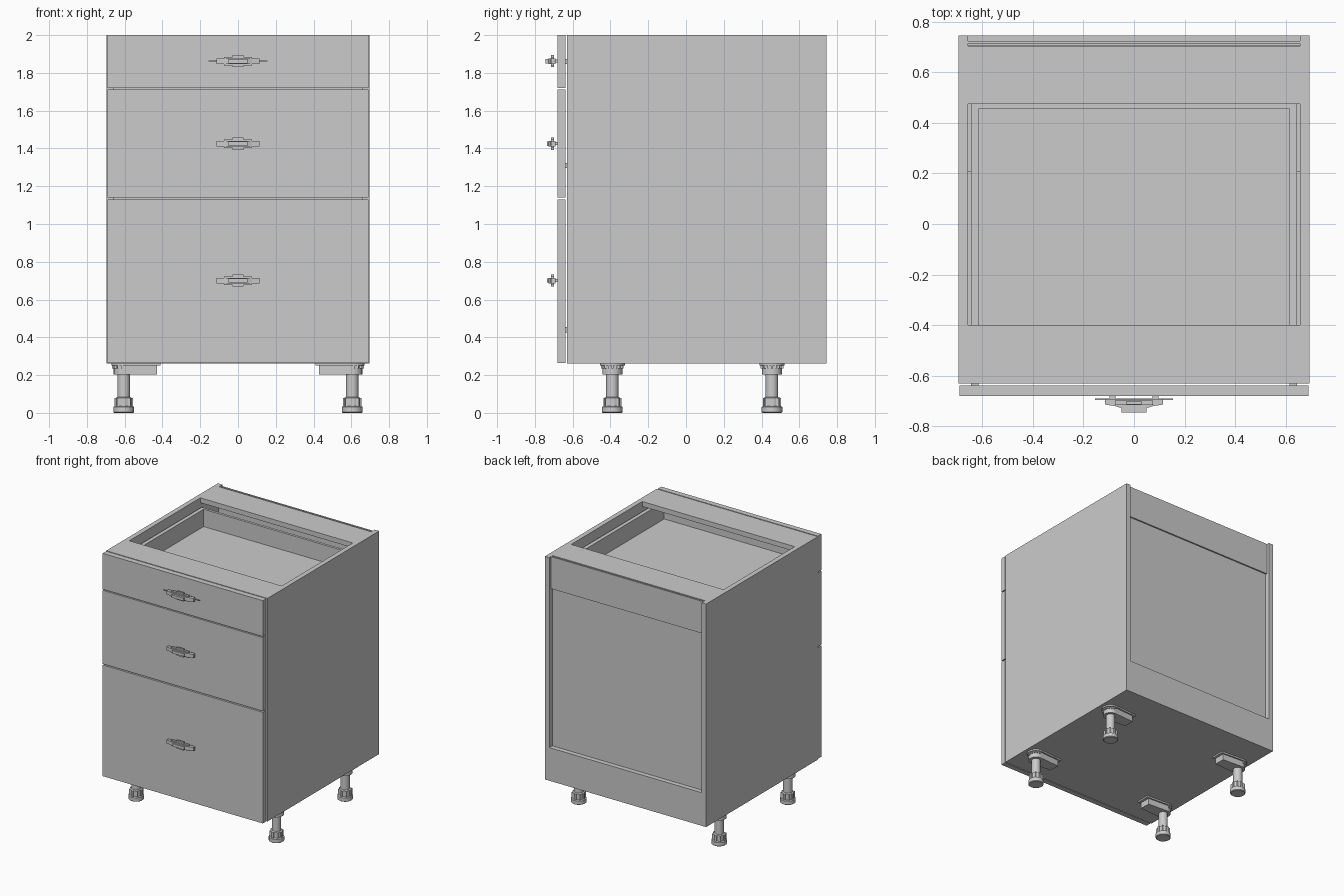
import bpy, bmesh
from math import sin, cos, pi

if "Cube" in bpy.data.objects:
    bpy.data.objects.remove(bpy.data.objects["Cube"])


def mesh_object(name, bm, smooth=False):
    bmesh.ops.recalc_face_normals(bm, faces=bm.faces)
    me = bpy.data.meshes.new(name)
    bm.to_mesh(me)
    bm.free()
    ob = bpy.data.objects.new(name, me)
    bpy.context.collection.objects.link(ob)
    if smooth:
        bpy.ops.object.select_all(action='DESELECT')
        ob.select_set(True)
        bpy.context.view_layer.objects.active = ob
        bpy.ops.object.shade_smooth_by_angle(angle=0.6)
    return ob


def add_box(bm, x, y, z):
    v = bmesh.ops.create_cube(bm, size=1)['verts']
    for p in v:
        p.co = [(a + b) / 2 + c * (b - a) for (a, b), c in zip((x, y, z), p.co)]


def boxes(name, *specs):
    bm = bmesh.new()
    for s in specs:
        add_box(bm, *s)
    return mesh_object(name, bm)


def add_prism(bm, pts, z0, z1):
    f = bm.faces.new([bm.verts.new((x, y, z0)) for x, y in pts])
    top = bmesh.ops.extrude_face_region(bm, geom=[f])['geom']
    for v in top:
        if isinstance(v, bmesh.types.BMVert):
            v.co.z = z1


def add_lathe(bm, cx, cy, profile, n=32):
    rings = [[bm.verts.new((cx + r * cos(2 * pi * i / n), cy + r * sin(2 * pi * i / n), z))
              for i in range(n)] for r, z in profile]
    for a, b in zip(rings, rings[1:]):
        for i in range(n):
            bm.faces.new((a[i], a[(i + 1) % n], b[(i + 1) % n], b[i]))
    bm.faces.new(rings[0])
    bm.faces.new(rings[-1])


W, T = 0.695, 0.038          # half width, board thickness
IN = W - T                   # inner half width
FRONT, BACK, LOW, TOP = -0.63, 0.745, 0.262, 2.0

# Carcass
for side, s in (("left", -1), ("right", 1)):
    boxes(side + "_side_panel", (sorted((s * IN, s * W)), (FRONT, BACK), (LOW, TOP)))
boxes("bottom_panel", ((-IN, IN), (FRONT, BACK), (LOW, LOW + T)))
boxes("front_top_rail", ((-IN, IN), (FRONT, -0.40), (TOP - T, TOP)))
boxes("back_top_rail", ((-IN, IN), (0.475, 0.703), (TOP - T, TOP)))
boxes("back_panel", ((-IN, IN), (0.698, 0.708), (LOW + T, TOP - T)))
boxes("back_upper_strip", ((-IN, IN), (0.713, 0.724), (1.75, TOP)))
boxes("back_lower_strip", ((-IN, IN), (0.708, BACK), (LOW + T, 0.52)))

# Drawers: name, front z range, box z range, bracket z, handle z
drawers = (("upper", 1.720, 2.000, 1.775, 1.93, 1.86, 1.862),
           ("middle", 1.139, 1.712, 1.20, 1.46, 1.31, 1.425),
           ("lower", 0.264, 1.130, 0.33, 0.68, 0.44, 0.70))
for name, z0, z1, b0, b1, pz, hz in drawers:
    boxes(name + "_drawer_front", ((-0.69, 0.69), (-0.68, -0.638), (z0, z1)))
    boxes(name + "_drawer_box",
          ((-0.645, -0.615), (FRONT, 0.475), (b0, b1)),
          ((0.615, 0.645), (FRONT, 0.475), (b0, b1)),
          ((-0.615, 0.615), (0.455, 0.475), (b0, b1)),
          ((-0.615, 0.615), (FRONT, -0.61), (b0, b1)),
          ((-0.615, 0.615), (-0.61, 0.455), (b0, b0 + 0.02)))
    boxes(name + "_drawer_slides", *[
        (sorted((s * 0.645, s * IN)), (FRONT, 0.21), (b0 + 0.02, b0 + 0.07)) for s in (-1, 1)])
    boxes(name + "_front_brackets", *[
        ((s * 0.63 - 0.015, s * 0.63 + 0.015), (-0.638, FRONT), (pz - 0.014, pz + 0.014))
        for s in (-1, 1)])

    # Handle: posts, stepped bar, centre plate and nose
    bm = bmesh.new()
    for s in (-1, 1):
        add_box(bm, (s * 0.085 - 0.012, s * 0.085 + 0.012), (-0.70, -0.68), (hz - 0.008, hz + 0.008))
    bar = [(-0.115, -0.692), (-0.115, -0.714), (-0.075, -0.720), (-0.05, -0.728),
           (0.05, -0.728), (0.075, -0.720), (0.115, -0.714), (0.115, -0.692)]
    add_prism(bm, bar, hz - 0.014, hz + 0.014)
    add_box(bm, (-0.075, 0.075), (-0.716, -0.698), (hz - 0.022, hz + 0.022))
    add_box(bm, (-0.03, 0.03), (-0.714, -0.700), (hz - 0.032, hz + 0.032))
    nose = -0.745 if name == "upper" else -0.737
    add_box(bm, (-0.05, 0.05), (nose, -0.72), (hz - 0.011, hz + 0.011))
    if name == "upper":
        add_box(bm, (-0.155, 0.155), (-0.696, -0.690), (hz - 0.003, hz + 0.003))
    mesh_object(name + "_handle", bm)


def tab(cx, cy, s, r, reach, n=20):
    """Outline with a round end at the leg and a square end toward the middle."""
    pts = [(cx + s * r * cos(pi / 2 + pi * i / n), cy + r * sin(pi / 2 + pi * i / n))
           for i in range(n + 1)]
    return pts + [(cx - s * -reach, cy - r * 0.8), (cx - s * -reach, cy + r * 0.8)]


# Legs with mounting brackets
for side, s in (("left", 1), ("right", -1)):
    for end, cy in (("front", -0.39), ("back", 0.455)):
        cx = -0.605 * s
        bm = bmesh.new()
        add_prism(bm, tab(cx, cy, s, 0.066, 0.195), 0.250, LOW)
        add_prism(bm, tab(cx, cy, s, 0.053, 0.175), 0.203, 0.250)
        # Toothed rim around the round end
        for i in range(9):
            a = pi / 2 + pi * (i + 0.5) / 9
            x, y = cx + s * 0.056 * cos(a), cy + 0.056 * sin(a)
            add_box(bm, (x - 0.005, x + 0.005), (y - 0.005, y + 0.005), (0.235, 0.252))
        mesh_object(f"{end}_{side}_leg_bracket", bm)

        bm = bmesh.new()
        add_lathe(bm, cx, cy, [(0.050, 0), (0.055, 0.004), (0.055, 0.032), (0.042, 0.036),
                               (0.042, 0.080), (0.033, 0.084), (0.033, 0.21)])
        # Grip ribs on the foot
        for i in range(8):
            a = 2 * pi * i / 8
            x, y = cx + 0.040 * cos(a), cy + 0.040 * sin(a)
            add_box(bm, (x - 0.008, x + 0.008), (y - 0.008, y + 0.008), (0.03, 0.08))
        mesh_object(f"{end}_{side}_leg", bm, smooth=True)
